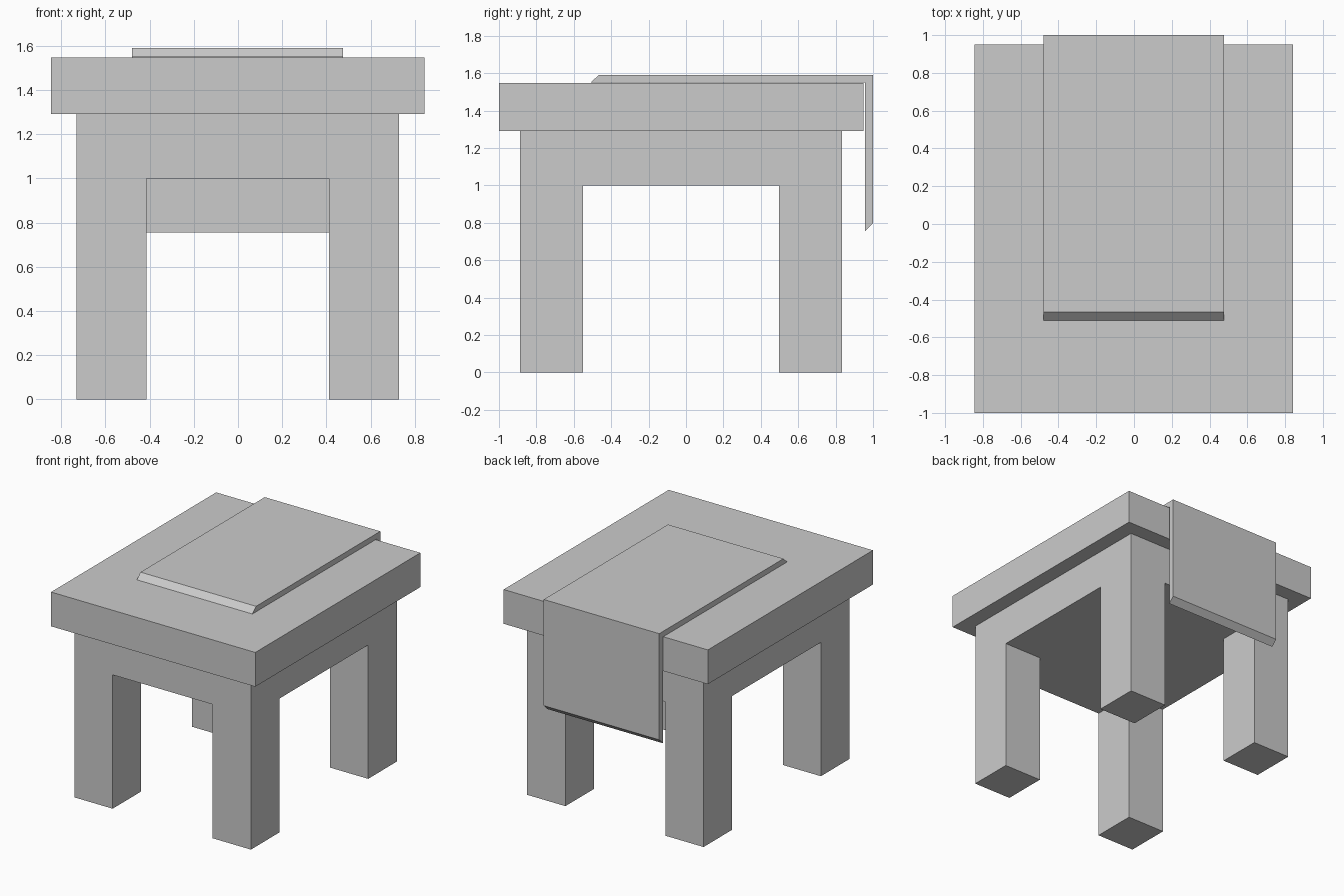
import bpy
import bmesh

cube = bpy.data.objects.get("Cube")
if cube:
    bpy.data.objects.remove(cube, do_unlink=True)

GREY = (0.6, 0.6, 0.6, 1.0)
grey = bpy.data.materials.new("plain_grey")
grey.use_nodes = True
grey.diffuse_color = GREY
grey.node_tree.nodes["Principled BSDF"].inputs["Base Color"].default_value = GREY


def add_object(name, bm):
    """Turn a bmesh into a flat shaded grey object."""
    bmesh.ops.remove_doubles(bm, verts=bm.verts, dist=1e-5)
    bmesh.ops.recalc_face_normals(bm, faces=bm.faces)
    # Merge flat neighbours into clean single faces
    bmesh.ops.dissolve_limit(bm, angle_limit=0.01, verts=bm.verts, edges=bm.edges)
    mesh = bpy.data.meshes.new(name)
    bm.to_mesh(mesh)
    bm.free()
    mesh.materials.append(grey)
    obj = bpy.data.objects.new(name, mesh)
    bpy.context.collection.objects.link(obj)
    return obj


def extrude_profile(name, profile, x0, x1):
    """Extrude a closed (y, z) profile sideways from x0 to x1."""
    bm = bmesh.new()
    ends = [[bm.verts.new((x, y, z)) for y, z in profile] for x in (x0, x1)]
    for end in ends:
        bm.faces.new(end)
    a, b = ends
    for i in range(len(profile)):
        j = (i + 1) % len(profile)
        bm.faces.new((a[i], a[j], b[j], b[i]))
    return add_object(name, bm)


def block_frame(name, xs, ys, zs, filled):
    """Skin the filled cells of a grid, leaving no inner walls."""
    bm = bmesh.new()
    steps = (xs, ys, zs)
    for cell in filled:
        for axis in range(3):
            for side in (0, 1):
                near = list(cell)
                near[axis] += 2 * side - 1
                if tuple(near) in filled:
                    continue
                corners = []
                for u, v in ((0, 0), (1, 0), (1, 1), (0, 1)):
                    idx = list(cell)
                    idx[axis] += side
                    idx[(axis + 1) % 3] += u
                    idx[(axis + 2) % 3] += v
                    corners.append(bm.verts.new([s[k] for s, k in zip(steps, idx)]))
                bm.faces.new(corners)
    return add_object(name, bm)


# Base: four corner legs joined by a solid block under the top
cells = {(i, j, 1) for i in range(3) for j in range(3)}
cells |= {(i, j, 0) for i in (0, 2) for j in (0, 2)}
block_frame("legs_and_apron", (-0.73, -0.415, 0.412, 0.728),
            (-0.887, -0.55, 0.497, 0.835), (0, 1.0, 1.291), cells)

# Thick overhanging top
extrude_profile("table_top", [(-1, 1.291), (0.949, 1.291), (0.949, 1.547), (-1, 1.547)],
                -0.845, 0.843)

# Runner lying on the top and hanging down behind, with bevelled ends
extrude_profile("cloth_runner",
                [(-0.51, 1.549), (-0.467, 1.59), (1, 1.59), (1, 0.797),
                 (0.957, 0.755), (0.957, 1.549)], -0.479, 0.476)
